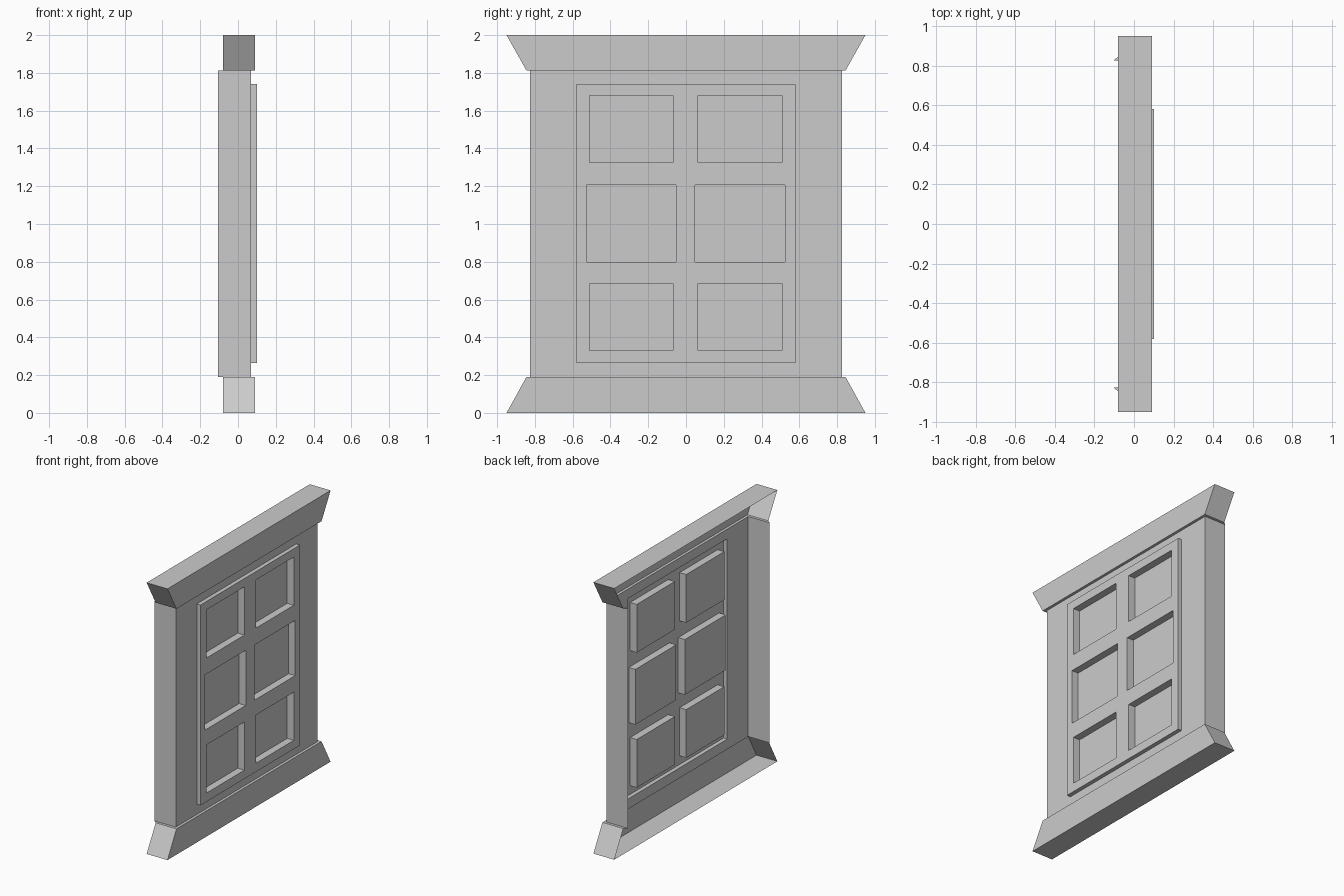
import bpy, bmesh

if "Cube" in bpy.data.objects:
    bpy.data.objects.remove(bpy.data.objects["Cube"])

WALL_X, FRAME_X, POCKET_X = 0.07, 0.10, 0.046


def finish(bm, name):
    bmesh.ops.remove_doubles(bm, verts=bm.verts, dist=0.0005)
    mesh = bpy.data.meshes.new(name)
    bm.to_mesh(mesh)
    bm.free()
    obj = bpy.data.objects.new(name, mesh)
    bpy.context.collection.objects.link(obj)
    return obj


def rect(bm, x, y0, y1, z0, z1):
    """Rectangle loop facing +x."""
    return [bm.verts.new((x, y, z)) for y, z in ((y0, z0), (y1, z0), (y1, z1), (y0, z1))]


def skirt(bm, low, high, flip=False):
    """Side walls joining two rectangle loops."""
    for i in range(4):
        j = (i + 1) % 4
        f = [low[i], low[j], high[j], high[i]]
        bm.faces.new(f[::-1] if flip else f)


def fill(bm, loops):
    """Flat sheet facing +x: first loop is the outline, the rest are holes."""
    edges = []
    for lp in loops:
        for i in range(4):
            pair = (lp[i], lp[(i + 1) % 4])
            edges.append(bm.edges.get(pair) or bm.edges.new(pair))
    bmesh.ops.triangle_fill(bm, edges=edges, use_beauty=True, normal=(1, 0, 0))


LEAF = (-0.58, 0.58, 0.265, 1.742)

# Surround: open-backed U section lofted up through base, wall and cornice
# each level: half width, front x, back x, z
levels = [(0.95, 0.09, -0.08, 0.0), (0.845, 0.09, -0.08, 0.19),
          (0.825, WALL_X, -0.105, 0.19), (0.825, WALL_X, -0.105, 1.813),
          (0.845, 0.09, -0.08, 1.813), (0.95, 0.09, -0.08, 2.0)]
bm = bmesh.new()
rows = [[bm.verts.new(p) for p in ((b, -w, z), (f, -w, z), (f, w, z), (b, w, z))]
        for w, f, b, z in levels]
for k in range(len(rows) - 1):
    lo, hi = rows[k], rows[k + 1]
    for i in range(3):
        if (k, i) != (2, 1):
            bm.faces.new((lo[i], lo[i + 1], hi[i + 1], hi[i]))
bm.faces.new(rows[0][::-1])
bm.faces.new(rows[-1])
# wall sheet with the opening for the leaf
fill(bm, [[rows[2][1], rows[2][2], rows[3][2], rows[3][1]], rect(bm, WALL_X, *LEAF)])
finish(bm, "door_surround")

# Leaf: raised sheet with six recessed panels, open behind
bm = bmesh.new()
outer = rect(bm, FRAME_X, *LEAF)
skirt(bm, rect(bm, WALL_X, *LEAF), outer)
holes = []
for y0, y1, z0, z1 in ((0.066, 0.51, 0.329, 0.684),
                       (0.05, 0.526, 0.80, 1.207),
                       (0.066, 0.51, 1.325, 1.68)):
    for a, b in ((-y1 - 0.002, -y0 - 0.002), (y0 - 0.002, y1 - 0.002)):
        rim = rect(bm, FRAME_X, a, b, z0, z1)
        floor = rect(bm, POCKET_X, a, b, z0, z1)
        skirt(bm, floor, rim, flip=True)
        bm.faces.new(floor)
        holes.append(rim)
fill(bm, [outer] + holes)
finish(bm, "door_leaf")
